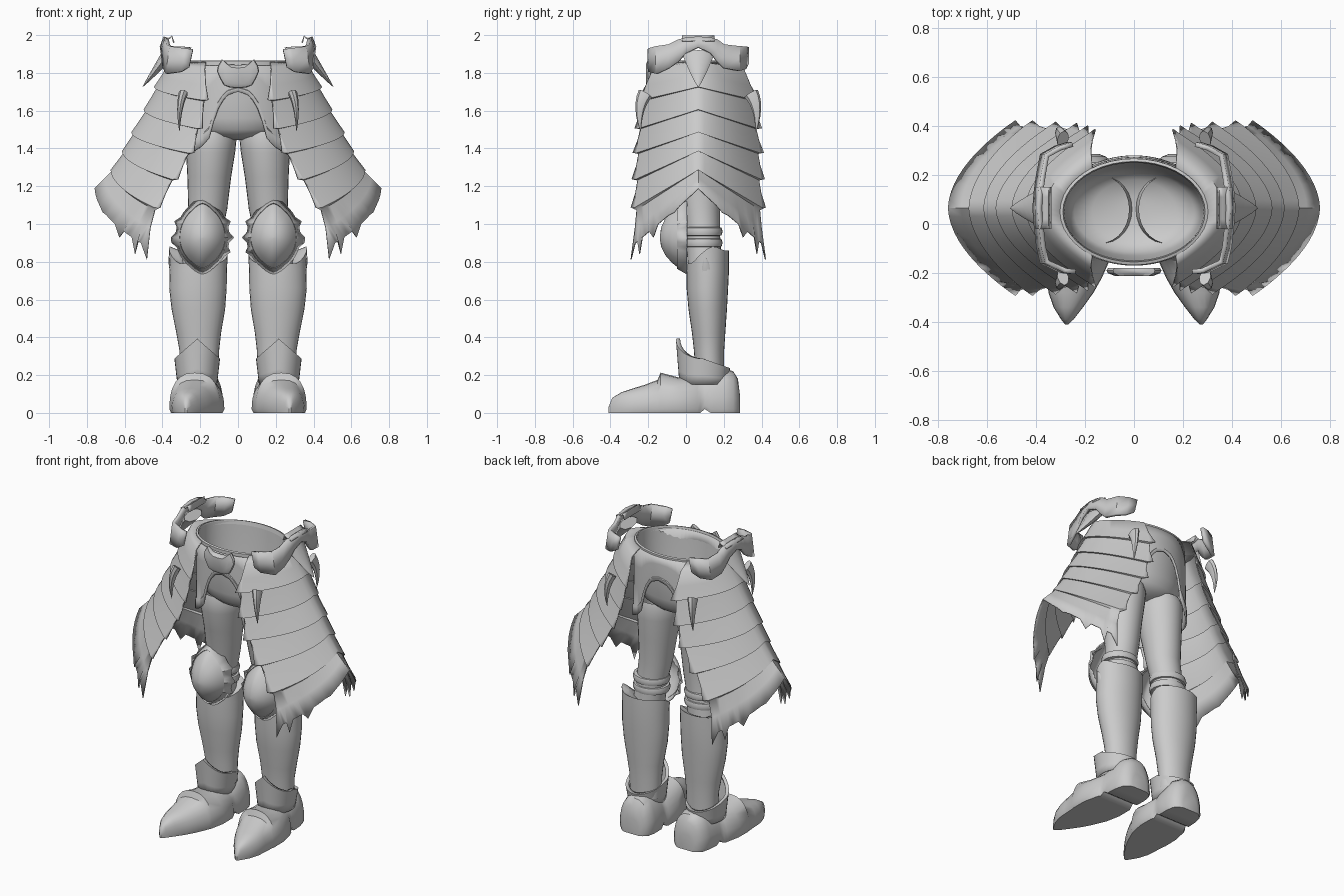
import bpy, bmesh, math
from mathutils import Vector

if "Cube" in bpy.data.objects:
    bpy.data.objects.remove(bpy.data.objects["Cube"])

steel = bpy.data.materials.new("light_grey_steel")
steel.diffuse_color = (0.6, 0.6, 0.6, 1)
steel.use_nodes = True
steel.node_tree.nodes["Principled BSDF"].inputs["Base Color"].default_value = steel.diffuse_color


def finish(name, bm, mirror=True, thick=0.0, offset=0.0, angle=40):
    bmesh.ops.remove_doubles(bm, verts=bm.verts, dist=0.0004)
    bmesh.ops.recalc_face_normals(bm, faces=bm.faces)
    me = bpy.data.meshes.new(name)
    bm.to_mesh(me)
    bm.free()
    ob = bpy.data.objects.new(name, me)
    bpy.context.collection.objects.link(ob)
    me.materials.append(steel)
    bpy.ops.object.select_all(action='DESELECT')
    bpy.context.view_layer.objects.active = ob
    ob.select_set(True)
    bpy.ops.object.shade_smooth_by_angle(angle=math.radians(angle))
    if thick:
        m = ob.modifiers.new("thickness", 'SOLIDIFY')
        m.thickness, m.offset = thick, offset
    if mirror:
        ob.modifiers.new("mirror", 'MIRROR')
    return ob


def loft(name, rows, closed=True, cap0=False, cap1=False, **kw):
    """Skin a list of equal-length point rows."""
    bm = bmesh.new()
    vs = [[bm.verts.new(p) for p in r] for r in rows]
    n = len(rows[0])
    for a, b in zip(vs, vs[1:]):
        for j in range(n if closed else n - 1):
            k = (j + 1) % n
            bm.faces.new((a[j], a[k], b[k], b[j]))
    if cap0:
        bm.faces.new(vs[0])
    if cap1:
        bm.faces.new(vs[-1])
    return finish(name, bm, **kw)


def ring(z, cx, cy, rx, ry, n=28):
    return [(cx + rx * math.cos(2 * math.pi * i / n),
             cy + ry * math.sin(2 * math.pi * i / n), z) for i in range(n)]


def interp(table, x):
    for (x0, y0), (x1, y1) in zip(table, table[1:]):
        if x <= x1:
            return y0 + (y1 - y0) * max(0, x - x0) / (x1 - x0)
    return table[-1][1]


def horn(name, p0, p1, p2, r, flat=1.0):
    """Curved tapering spike along a quadratic path."""
    p0, p1, p2 = map(Vector, (p0, p1, p2))
    rows = []
    for i in range(7):
        t = i / 6
        c = p0 * (1 - t) ** 2 + p1 * 2 * t * (1 - t) + p2 * t * t
        d = ((p1 - p0) * (1 - t) + (p2 - p1) * t).normalized()
        u = d.cross(Vector((0, 1, 0))).normalized()
        w = u.cross(d)
        q = r * (1 - t) ** 0.8 + 0.001
        rows.append([c + u * q * flat * math.cos(a * math.pi / 4) + w * q * math.sin(a * math.pi / 4)
                     for a in range(8)])
    loft(name, rows, cap0=True, cap1=True)


# Pelvis bowl, open at the waist
loft("pelvis", [ring(z, 0, 0.05, rx, ry, 40) for z, rx, ry in
     ((1.86, .285, .205), (1.78, .282, .2), (1.66, .275, .19), (1.56, .268, .18),
      (1.50, .245, .165), (1.465, .17, .13), (1.445, .05, .06))], cap1=True, mirror=False, angle=70)
# Waistband
loft("waistband", [ring(z, 0, 0.05, rx, rx - .085, 40) for z, rx in
     ((1.84, .285), (1.84, .302), (1.862, .302), (1.866, .29), (1.84, .285))], mirror=False)

# Hip plate with arched openings at front and back
ARCH = ((0, 1.70), (.05, 1.685), (.09, 1.64), (.12, 1.57), (.145, 1.46), (.19, 1.41), (.27, 1.36), (.4, 1.36))
rows = []
for v, out in ((0, .0), (.3, .004), (.6, .008), (.86, .01), (.88, .02), (1, .02)):
    row = []
    for i in range(72):
        a = 2 * math.pi * i / 72
        c, s = math.cos(a), math.sin(a)
        zb = interp(ARCH, abs(.30 * c))
        row.append(((.295 + out * .5) * c, .055 + (.208 + out * .6) * s, 1.85 + (zb - 1.85) * v))
    rows.append(row)
loft("hip_plate", rows, mirror=False, thick=.01)

# Belt buckle
half = ((0, 1.842), (.05, 1.845), (.085, 1.872), (.105, 1.84), (.112, 1.81), (.095, 1.77), (.075, 1.735),
        (.04, 1.722), (0, 1.72))
outline = list(half) + [(-x, z) for x, z in reversed(half[1:-1])]
loft("buckle", [[(x * s, y, 1.79 + (z - 1.79) * s) for x, z in outline]
     for y, s in ((-.18, .95), (-.19, 1), (-.2, .96), (-.212, .7))],
     cap0=True, cap1=True, mirror=False)

# Thighs running down into the shins
loft("thigh", [ring(*r) for r in
     ((1.49, .14, .06, .12, .14), (1.45, .143, .06, .135, .15), (1.38, .145, .06, .13, .147),
      (1.25, .152, .07, .116, .125), (1.08, .16, .08, .103, .10), (.95, .18, .09, .095, .09),
      (.78, .2, .10, .10, .09))], cap1=True)
# Straps behind the knee
for i, z in enumerate((.96, .90)):
    loft("knee_strap_%d" % (i + 1), [ring(z + dz, .185, .09, .10 + d, .088 + d) for dz, d in
         ((-.025, -.01), (-.02, .01), (0, .016), (.02, .01), (.025, -.01))])

# Knee cap: domed shield with a few teeth at the sides
rows = []
N = 40
for k in (0.02, .25, .5, .7, .86, .87, 1):
    row = []
    for i in range(N):
        a = 2 * math.pi * i / N
        c, s = math.cos(a), math.sin(a)
        rz = (.20 if s > 0 else .18) * (1 - .12 * abs(c))
        tooth = 1.0
        if k == 1:
            tooth = 1.17 if i % 3 == (0 if c > 0 else 2) and -.5 < s < .75 else 1.0
        point = 1 + .06 * max(0, abs(s) - .9) / .1 * k
        row.append((.188 + .14 * c * k * tooth, -.135 + .14 * k ** 2.2 - (.012 if k == .87 else 0),
                    .928 + rz * s * k * point * (1 + (tooth - 1) * .3)))
    rows.append(row)
loft("knee_cap", rows, cap0=True, thick=.008)

# Greave: flared shin guard with a raised outer lip
rows = [ring(*r) for r in
        ((.20, .205, .125, .10, .075), (.33, .205, .122, .105, .08), (.42, .208, .12, .118, .088),
         (.55, .21, .115, .142, .102), (.66, .212, .113, .152, .11), (.76, .21, .115, .152, .113),
         (.79, .21, .115, .155, .113))]
top = [(x, y, z + .03 * max(0, (x - .30) / .065) ** 2 + .07 * min(1, max(0, (y - .03) / .12)))
       for x, y, z in rows[-1]]
rows[-1] = top
rows.append([(.21 + (x - .21) * .7, .11 + (y - .11) * .78, z - .02) for x, y, z in top])
loft("greave", rows, cap1=True)
horn("greave_wing", (.335, .11, .70), (.36, .11, .77), (.368, .10, .83), .04, .35)

# Ankle cuff, pointed at the front
rows = []
for v, r in ((0, .9), (.35, .95), (1, 1.05), (1, .9)):
    row = []
    for x, y, z in ring(0, .216, .09, .113, .135, 32):
        if y < .09:
            zt = .39 - .105 * abs(x - .216) / .113
        else:
            zt = .285 - .05 * (y - .09) / .135
        row.append((.216 + (x - .216) * r, .09 + (y - .09) * r, .15 + (zt - .15) * v))
    rows.append(row)
loft("ankle_cuff", rows, thick=.006)

# Shoe: flat-soled sections from toe to heel, stepping up at the instep plate
rows = []
for y, cx, w, h, b in ((-.41, .275, .006, .03, 0), (-.39, .272, .025, .08, 0), (-.34, .268, .06, .11, 0),
                       (-.28, .257, .092, .13, 0), (-.22, .243, .112, .148, 0),
                       (-.15, .23, .13, .175, 0), (-.135, .228, .136, .213, 0),
                       (-.04, .218, .146, .188, 0), (.06, .208, .135, .185, 0), (.075, .206, .124, .188, 0),
                       (.10, .204, .12, .2, .02), (.13, .20, .122, .21, 0), (.20, .197, .12, .235, 0),
                       (.25, .195, .108, .22, 0), (.275, .195, .08, .18, 0), (.285, .195, .055, .10, 0)):
    row = [(cx + w * .93, y, b), (cx + w, y, b + .02)]
    for i in range(1, 12):
        a = math.pi * i / 12
        c = math.cos(a)
        row.append((cx + w * math.copysign(abs(c) ** .8, c), y, .02 + b + (h - .02 - b) * math.sin(a) ** .85))
    row += [(cx - w, y, b + .02), (cx - w * .93, y, b)]
    rows.append(row)
loft("shoe", rows, cap0=True, cap1=True)

# Side tassets: overlapping wavy bands with a toothed hem
MX = (.36, .42, .475, .54, .59, .65, .735)
MZ = (1.86, 1.74, 1.62, 1.50, 1.40, 1.30, 1.20)
EX = (.175, .175, .205, .25, .335, .43, .50)
EZ = (1.82, 1.67, 1.52, 1.39, 1.25, 1.10, .89)
HY = (.24, .29, .305, .315, .32, .325, .325)
COLS = 32


def tasset_row(b, flare, last=False):
    i = min(int(b), 5)
    f = b - i
    mx, mz, ex, ez, hy = (t[i] + (t[i + 1] - t[i]) * f for t in (MX, MZ, EX, EZ, HY))
    row = []
    for j in range(COLS + 1):
        u = math.sin((j / COLS - .5) * math.pi)
        a = abs(u)
        e = 1 if j in (0, COLS) else 0
        z = mz + (ez - mz) * a - flare * .6
        if last:
            z += (-.065 if j % 4 == 0 else .02) * max(0, a - .3) / .7
        # end columns poke out into a stepped edge
        row.append((ex + (mx - ex) * (1 - a ** 1.9) + flare * (1 - a * .5) - e * flare * 1.3,
                    .065 + (hy + flare * (.5 + .9 * e)) * u, z))
    return row


# first row meets the waist
us = [math.sin((j / COLS - .5) * math.pi) for j in range(COLS + 1)]
rows = [[(.17 + .125 * (1 - u * u), .05 + .18 * u, 1.855) for u in us]]
for i in range(6):
    rows += [tasset_row(i + (.12 if i else 0), 0), tasset_row(i + .55, .006), tasset_row(i + 1, .022, i == 5)]
loft("side_tasset", rows, closed=False, thick=.006, angle=55)

# Hip guard wrapped round the top of each tasset: x, y, low z, high z
PATH = ((.258, -.195, 1.83, 1.925), (.30, -.19, 1.805, 1.93), (.375, -.155, 1.795, 1.94),
        (.39, -.09, 1.825, 1.95), (.395, -.04, 1.86, 1.975), (.40, 0, 1.905, 1.985), (.405, .065, 1.935, 1.99),
        (.40, .13, 1.905, 1.985), (.395, .165, 1.86, 1.975), (.39, .20, 1.825, 1.95),
        (.375, .28, 1.81, 1.94), (.32, .31, 1.82, 1.94), (.27, .325, 1.85, 1.935))
rows = [[(x + d, y, lo + (hi - lo) * v) for x, y, lo, hi in PATH]
        for v, d in ((0, .0), (.5, -.01), (1, -.02))]
loft("hip_guard", rows, closed=False, thick=.02)
# Pointed crest on the guard
loft("hip_crest", [[(x, y, z) for y in (-.02, .02, .065, .11, .15)] for x, z in
     ((.40, 1.97), (.36, 1.985), (.35, 1.995), (.34, 1.96))], closed=False, thick=.008)

# Spikes: outer side, front and back of each hip
horn("side_spike", (.37, .065, 1.90), (.43, .065, 1.82), (.505, .065, 1.725), .085, .4)
for side, y in (("front", -.215), ("back", .345)):
    d = -1 if y < 0 else 1
    horn(side + "_fang", (.29, y, 1.69), (.315, y + d * .045, 1.62), (.31, y + d * .025, 1.49), .04, .6)
